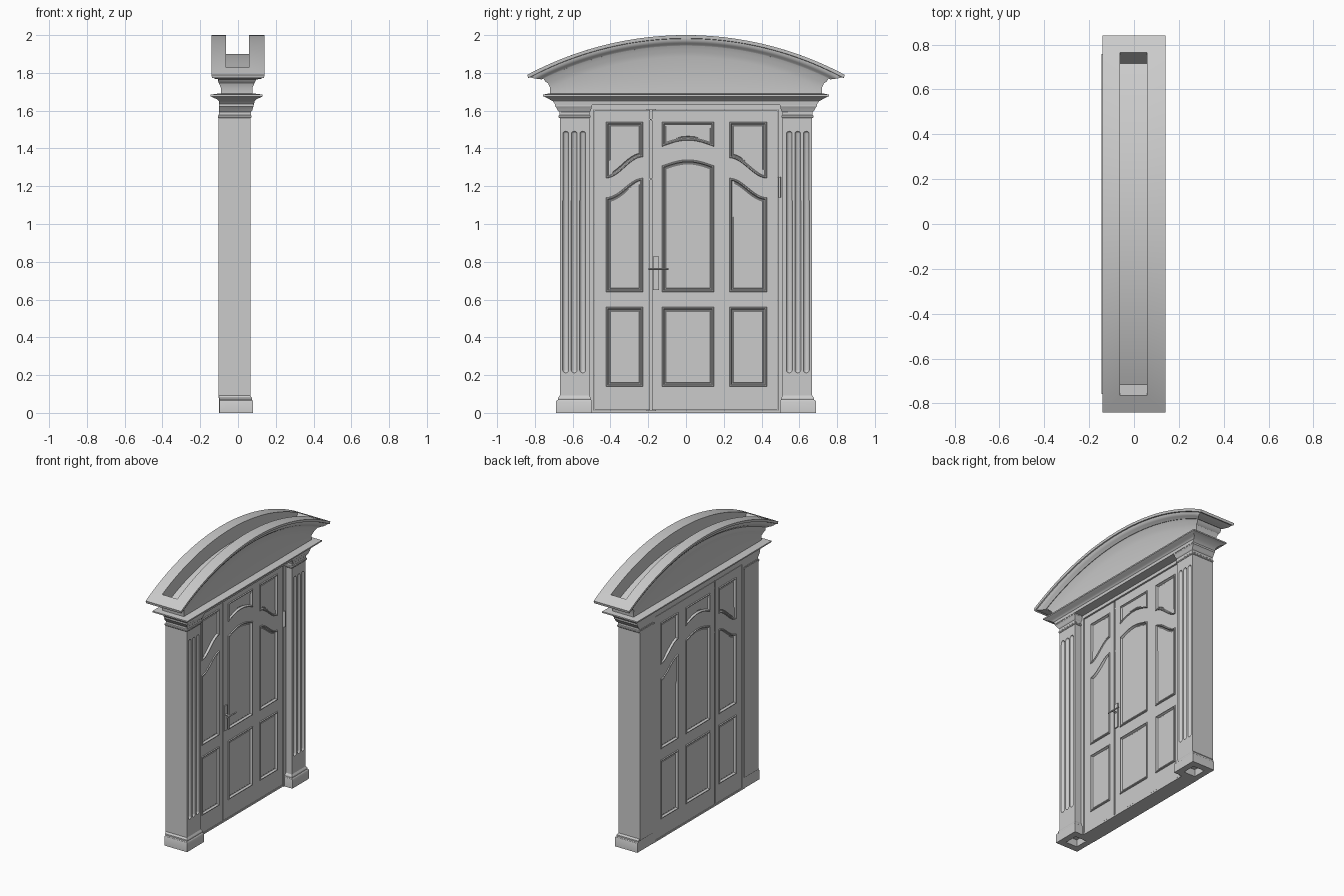
import bpy, bmesh, math
from mathutils import Matrix

cube = bpy.data.objects.get("Cube")
if cube:
    bpy.data.objects.remove(cube)

paint = bpy.data.materials.new("grey_paint")
paint.use_nodes = True
GREY = (0.6, 0.6, 0.6, 1)
paint.diffuse_color = GREY
paint.node_tree.nodes["Principled BSDF"].inputs["Base Color"].default_value = GREY
parts = []


def finish(name, bm):
    bmesh.ops.recalc_face_normals(bm, faces=bm.faces)
    mesh = bpy.data.meshes.new(name)
    bm.to_mesh(mesh)
    bm.free()
    mesh.materials.append(paint)
    obj = bpy.data.objects.new(name, mesh)
    bpy.context.collection.objects.link(obj)
    parts.append(obj)
    return obj


def loft(name, rings):
    """Skin a stack of rings and close both ends with strips of quads."""
    bm = bmesh.new()
    loops = [[bm.verts.new(p) for p in ring] for ring in rings]
    n = len(rings[0])
    for a, b in zip(loops, loops[1:]):
        for i in range(n):
            j = (i + 1) % n
            bm.faces.new((a[i], a[j], b[j], b[i]))
    for loop in (loops[0], loops[-1]):
        for i in range(n // 2 - 1):
            bm.faces.new((loop[i], loop[i + 1], loop[n - 2 - i], loop[n - 1 - i]))
    return finish(name, bm)


def rect(x0, x1, y0, y1, z):
    return [(x1, y0, z), (x1, y1, z), (x0, y1, z), (x0, y0, z)]


def box(name, x0, x1, y0, y1, z0, z1):
    return loft(name, [rect(x0, x1, y0, y1, z0), rect(x0, x1, y0, y1, z1)])


def cut(obj, cutter):
    """Subtract the cutter and remove it."""
    cutter.hide_render = True
    mod = obj.modifiers.new("cut", "BOOLEAN")
    mod.operation, mod.solver, mod.object = "DIFFERENCE", "EXACT", cutter
    bpy.context.view_layer.objects.active = obj
    bpy.ops.object.modifier_apply(modifier=mod.name)
    parts.remove(cutter)
    bpy.data.objects.remove(cutter)


# Arched pediment: a trough on top, moulding returned round the ends, flat tympanum
RADIUS, CENTRE = 1.785, 0.215


def arch_ring(cx, hx, hy, drop, n=48):
    ys = [hy * (2 * i / n - 1) for i in range(n + 1)]
    def z(y):
        return CENTRE + math.sqrt((RADIUS - drop) ** 2 - y * y)
    return [(cx + hx, y, z(y)) for y in ys] + [(cx - hx, y, z(y)) for y in reversed(ys)]


rings = [arch_ring(-0.003, 0.06, 0.715, 0.1), arch_ring(-0.003, 0.06, 0.765, 0)]
for hx, hy, drop in [(0.14, 0.84, 0), (0.138, 0.836, 0.017), (0.131, 0.825, 0.019),
                     (0.129, 0.81, 0.03), (0.12, 0.79, 0.042), (0.108, 0.775, 0.05),
                     (0.104, 0.765, 0.056), (0.1, 0.755, 0.056), (0.098, 0.745, 0.075),
                     (0.094, 0.73, 0.09), (0.084, 0.72, 0.115)]:
    rings.append(arch_ring(-0.007, hx, hy, drop) if hx < 0.1 else arch_ring(0, hx, hy, drop))
rings.append([(x, y, 1.68) for x, y, z in rings[-1]])
loft("pediment", rings)

# Entablature
loft("entablature", [rect(-0.007 - hx, -0.007 + hx, -hy, hy, z) for hx, hy, z in
                     [(0.092, 0.69, 1.63), (0.094, 0.705, 1.65), (0.1, 0.715, 1.655),
                      (0.106, 0.725, 1.662), (0.12, 0.735, 1.667), (0.13, 0.745, 1.672),
                      (0.138, 0.757, 1.676), (0.138, 0.757, 1.685), (0.1, 0.73, 1.69)]])


# Fluted pillars with stepped base and capital
def pillar(side, name):
    def stack(part, levels):
        return loft(name + part, [rect(x0, x1, *sorted((side * a, side * b)), z)
                                  for x0, x1, a, b, z in levels])

    shaft = stack("_shaft", [(-0.104, 0.066, 0.512, 0.668, 0.08),
                             (-0.104, 0.066, 0.512, 0.668, 1.58)])
    bm = bmesh.new()
    for centre in (0.547, 0.592, 0.637):
        # round-ended groove: a sphere stretched apart at its equator
        geo = bmesh.ops.create_uvsphere(bm, u_segments=16, v_segments=12, radius=0.0165)
        for v in geo["verts"]:
            v.co.z += 0.63 if v.co.z > 0.0001 else -0.617
            v.co.z += 0.845
            v.co.x += 0.069
            v.co.y += side * centre
    cut(shaft, finish("flute_cutter", bm))

    base = stack("_base", [(-0.098, 0.08, 0.497, 0.688, 0), (-0.098, 0.08, 0.497, 0.688, 0.06),
                           (-0.098, 0.077, 0.499, 0.685, 0.066), (-0.098, 0.073, 0.504, 0.678, 0.07),
                           (-0.1, 0.073, 0.504, 0.678, 0.08), (-0.1, 0.066, 0.512, 0.668, 0.092)])
    y0, y1 = sorted((side * 0.545, side * 0.64))
    cut(base, box("base_cutter", -0.055, 0.035, y0, y1, -0.02, 0.05))
    stack("_capital", [(-0.104, 0.068, 0.51, 0.67, 1.56), (-0.106, 0.072, 0.506, 0.674, 1.565),
                       (-0.106, 0.072, 0.506, 0.674, 1.573), (-0.1, 0.068, 0.51, 0.67, 1.577),
                       (-0.1, 0.068, 0.51, 0.67, 1.592), (-0.1, 0.076, 0.503, 0.68, 1.602),
                       (-0.1, 0.08, 0.5, 0.688, 1.618), (-0.1, 0.083, 0.497, 0.693, 1.622),
                       (-0.1, 0.083, 0.497, 0.693, 1.64)])


pillar(-1, "right_pillar")
pillar(1, "left_pillar")

# Door frame
BACK, FRONT = -0.098, 0.01
for side, name in ((-1, "right_jamb"), (1, "left_jamb")):
    y0, y1 = sorted((side * 0.488, side * 0.52))
    box(name, BACK - 0.002, 0.018, y0, y1, 0, 1.63)
box("door_header", BACK - 0.002, 0.018, -0.5, 0.5, 1.607, 1.64)
box("threshold", BACK - 0.002, 0.012, -0.5, 0.5, 0, 0.012)
box("meeting_strip", BACK + 0.012, FRONT - 0.012, -0.21, -0.16, 0.012, 1.607)


# Panel outlines, as (y, z) points
def wave(a, b):
    return [a + (b - a) * (1 - math.cos(math.pi * i / 12)) / 2 for i in range(13)]


def bow(a, b):
    return [a + (b - a) * math.sin(math.pi * i / 12) for i in range(13)]


def outline(y0, y1, low, high):
    def spread(zs):
        return [(y0 + (y1 - y0) * i / (len(zs) - 1), z) for i, z in enumerate(zs)]
    return spread(low) + spread(high)[::-1]


def flat(z):
    return [z, z]


def column(y0, y1, middle, upper):
    return [outline(y0, y1, flat(0.14), flat(0.56)),
            outline(y0, y1, flat(0.64), middle),
            outline(y0, y1, upper, flat(1.54))]


def prisms(name, shapes, x0, x1, moulded):
    bm = bmesh.new()
    for shape in shapes:
        a = [bm.verts.new((x0, y, z)) for y, z in shape]
        b = [bm.verts.new((x1, y, z)) for y, z in shape]
        n = len(shape)
        ends = [bm.faces.new(b), bm.faces.new(a[::-1])]
        for i in range(n):
            j = (i + 1) % n
            bm.faces.new((a[i], a[j], b[j], b[i]))
        if moulded:
            bm.normal_update()
            # raised bead, sunken channel, then a raised field
            for width, depth in ((0.003, 0.006), (0.005, 0), (0.006, -0.014), (0.004, 0), (0.004, 0.004)):
                bmesh.ops.inset_individual(bm, faces=ends, thickness=width, depth=depth,
                                           use_even_offset=True)
    return finish(name, bm)


def leaf(name, y0, y1, shapes):
    slab = box(name, BACK, FRONT, y0, y1, 0.014, 1.603)
    cut(slab, prisms("panel_cutter", shapes, BACK - 0.05, FRONT + 0.05, False))
    prisms(name + "_panels", shapes, BACK, FRONT, True)


# Narrow and wide door leaves
leaf("narrow_leaf", -0.485, -0.191, column(-0.423, -0.228, wave(1.14, 1.243), wave(1.243, 1.355)))
leaf("wide_leaf", -0.181, 0.485,
     column(-0.127, 0.148, bow(1.308, 1.34), bow(1.41, 1.443))
     + column(0.23, 0.428, wave(1.243, 1.14), wave(1.35, 1.243)))


# Handle and hinge
def rod(name, radius, length, place, turn=None):
    bm = bmesh.new()
    bmesh.ops.create_cone(bm, cap_ends=True, segments=16, radius1=radius, radius2=radius, depth=length)
    spin = Matrix.Rotation(math.pi / 2, 4, turn) if turn else Matrix()
    bmesh.ops.transform(bm, matrix=Matrix.Translation(place) @ spin, verts=bm.verts)
    return finish(name, bm)


box("handle_plate", FRONT - 0.002, FRONT + 0.008, -0.176, -0.144, 0.65, 0.828)
rod("handle_spindle", 0.006, 0.045, (0.03, -0.16, 0.762), "Y")
rod("handle_lever", 0.005, 0.105, (0.05, -0.146, 0.762), "X")
rod("hinge", 0.007, 0.11, (0.02, 0.495, 1.195))

# Smooth the curved mouldings but keep edges crisp
bpy.ops.object.select_all(action="DESELECT")
for obj in parts:
    obj.select_set(True)
bpy.context.view_layer.objects.active = parts[0]
bpy.ops.object.shade_smooth_by_angle(angle=math.radians(30))
